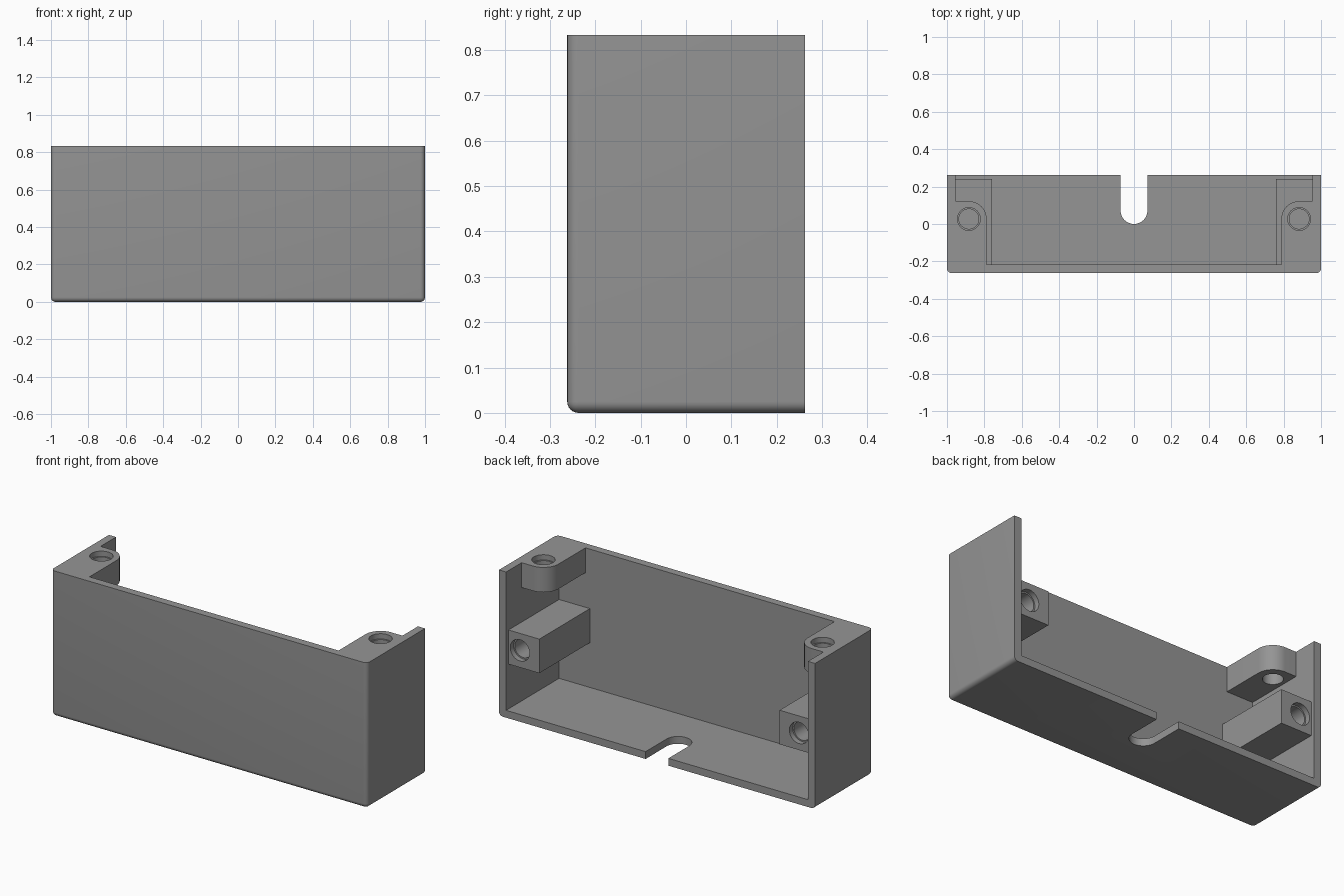
import bpy, bmesh, math
from mathutils import Matrix, Vector

if "Cube" in bpy.data.objects:
    bpy.data.objects.remove(bpy.data.objects["Cube"])

W, D, H = 1.0, 0.262, 0.833      # half width, half depth, height
WALL, FLOOR = 0.045, 0.042
HOLE_X = 0.883

grey = bpy.data.materials.new("plain grey")
grey.diffuse_color = (0.30, 0.30, 0.30, 1)
grey.use_nodes = True
grey.node_tree.nodes["Principled BSDF"].inputs["Base Color"].default_value = grey.diffuse_color


def make(name, bm):
    bmesh.ops.recalc_face_normals(bm, faces=bm.faces)
    me = bpy.data.meshes.new(name)
    bm.to_mesh(me)
    bm.free()
    me.materials.append(grey)
    ob = bpy.data.objects.new(name, me)
    bpy.context.collection.objects.link(ob)
    return ob


def box_bm(x0, x1, y0, y1, z0, z1):
    bm = bmesh.new()
    mid = Vector((x0 + x1, y0 + y1, z0 + z1)) / 2
    size = Matrix.Diagonal((x1 - x0, y1 - y0, z1 - z0, 1))
    bmesh.ops.create_cube(bm, size=1, matrix=Matrix.Translation(mid) @ size)
    return bm


def prism(name, pts, z0, z1):
    bm = bmesh.new()
    face = bm.faces.new([bm.verts.new((x, y, z0)) for x, y in pts])
    up = bmesh.ops.extrude_face_region(bm, geom=[face])["geom"]
    bmesh.ops.translate(bm, vec=(0, 0, z1 - z0),
                        verts=[v for v in up if isinstance(v, bmesh.types.BMVert)])
    return make(name, bm)


def arc(cx, cy, r, a0, a1, n=16):
    angles = [math.radians(a0 + (a1 - a0) * i / n) for i in range(n + 1)]
    return [(cx + r * math.cos(a), cy + r * math.sin(a)) for a in angles]


def drill(name, centre, r, depth, along_y=False):
    bm = bmesh.new()
    turn = Matrix.Rotation(math.pi / 2, 4, 'X') if along_y else Matrix()
    bmesh.ops.create_cone(bm, cap_ends=True, segments=40, radius1=r, radius2=r,
                          depth=depth, matrix=Matrix.Translation(centre) @ turn)
    return make(name, bm)


# Outer body, with rounded front and bottom edges
bm = box_bm(-W, W, -D, D, 0, H)
round_edges = []
for e in bm.edges:
    mid = (e.verts[0].co + e.verts[1].co) / 2
    on = (abs(mid.x) > W - 0.01) + (mid.y < -D + 0.01) + (mid.z < 0.01)
    if on == 2 and mid.y < D - 0.01 and mid.z < H - 0.01:
        round_edges.append(e)
bmesh.ops.bevel(bm, geom=round_edges, offset=0.025, segments=6, profile=0.5,
                affect='EDGES')
body = make("half_enclosure", bm)

# Cavity open to the back and the top, and the cable notch in the floor
steps = [
    (make("cavity_cutter", box_bm(WALL - W, W - WALL, WALL - D, D + 0.2, FLOOR, H + 0.2)),
     'DIFFERENCE'),
    (prism("notch_cutter", [(0.072, 0.4)] + arc(0, 0.072, 0.072, 0, -180) + [(-0.072, 0.4)],
           -0.1, 0.1), 'DIFFERENCE'),
]

# Screw tabs at the top and screw posts facing the back, on both sides
for s in (-1, 1):
    tab_pts = [(W - 0.02, -D + 0.02), (0.788, -D + 0.02)]
    tab_pts += arc(HOLE_X, 0.027, HOLE_X - 0.788, 180, 90) + [(W - 0.02, 0.122)]
    tab = prism("screw_tab", [(s * x, y) for x, y in tab_pts], H - 0.142, H)
    xs = sorted((s * 0.76, s * (W - 0.02)))
    post = make("screw_post", box_bm(*xs, -D + 0.02, 0.24, 0.298, 0.493))
    x = s * HOLE_X
    steps += [
        (tab, 'UNION'), (post, 'UNION'),
        (drill("tab_hole", (x, 0.027, H - 0.08), 0.053, 0.26), 'DIFFERENCE'),
        (drill("tab_counterbore", (x, 0.027, H), 0.061, 0.06), 'DIFFERENCE'),
        (drill("post_hole", (x, 0.14, 0.396), 0.053, 0.34, True), 'DIFFERENCE'),
        (drill("post_counterbore", (x, 0.24, 0.396), 0.061, 0.06, True), 'DIFFERENCE'),
    ]

# Apply all cuts and joins in order
for tool, op in steps:
    mod = body.modifiers.new(tool.name, 'BOOLEAN')
    mod.operation, mod.object, mod.solver = op, tool, 'EXACT'
    tool.hide_render = True
dg = bpy.context.evaluated_depsgraph_get()
mesh = bpy.data.meshes.new_from_object(body.evaluated_get(dg))
body.modifiers.clear()
body.data = mesh
for tool, _ in steps:
    bpy.data.objects.remove(tool)
mesh.materials.clear()
mesh.materials.append(grey)
for p in mesh.polygons:
    p.material_index = 0

# Smooth rounds, sharp corners
bpy.context.view_layer.objects.active = body
body.select_set(True)
bpy.ops.object.shade_smooth_by_angle(angle=math.radians(30))
